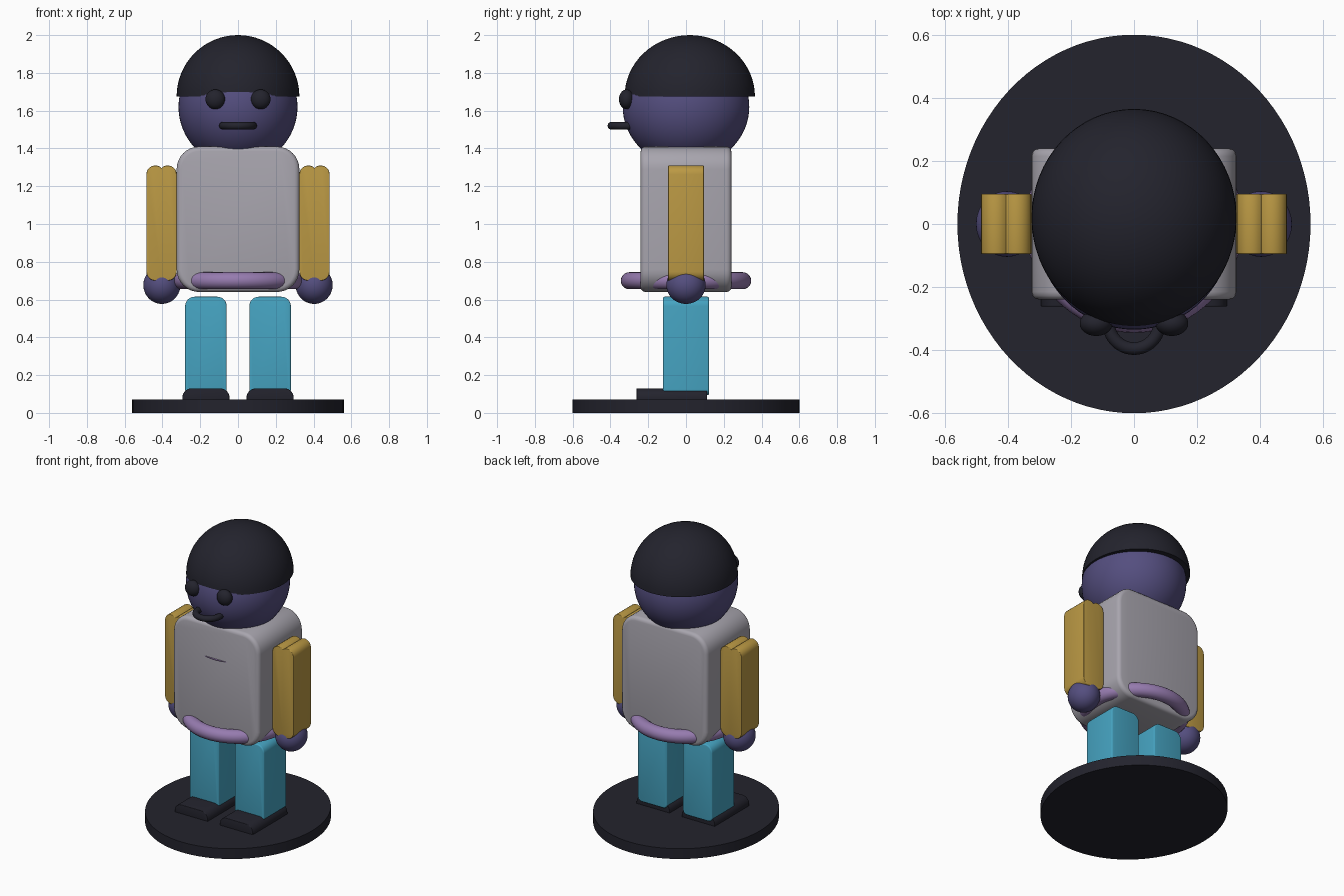
import bpy, bmesh, math
from mathutils import Matrix

cube = bpy.data.objects.get("Cube")
if cube:
    bpy.data.objects.remove(cube, do_unlink=True)


def material(name, rgb):
    lin = [((c / 255 + 0.055) / 1.055) ** 2.4 for c in rgb] + [1.0]
    m = bpy.data.materials.new(name)
    m.use_nodes = True
    m.diffuse_color = lin
    m.node_tree.nodes["Principled BSDF"].inputs["Base Color"].default_value = lin
    return m


DARK = material("charcoal", (35, 35, 45))
SKIN = material("indigo skin", (84, 78, 127))
SHIRT = material("grey shirt", (168, 165, 174))
SLEEVE = material("mustard sleeve", (187, 153, 68))
TROUSER = material("teal trousers", (70, 164, 194))
BELT = material("lilac belt", (150, 123, 175))


def finish(obj, mat, angle=40):
    obj.data.materials.clear()
    obj.data.materials.append(mat)
    bpy.ops.object.select_all(action='DESELECT')
    obj.select_set(True)
    bpy.context.view_layer.objects.active = obj
    bpy.ops.object.shade_smooth_by_angle(angle=math.radians(angle))
    return obj


def from_bmesh(name, bm, mat):
    bmesh.ops.recalc_face_normals(bm, faces=bm.faces)
    mesh = bpy.data.meshes.new(name)
    bm.to_mesh(mesh)
    bm.free()
    obj = bpy.data.objects.new(name, mesh)
    bpy.context.collection.objects.link(obj)
    return finish(obj, mat)


def arc(cx, cz, r, start, end, steps=8):
    """Points along an arc, in degrees."""
    angles = [math.radians(start + (end - start) * i / steps) for i in range(steps + 1)]
    return [(cx + r * math.cos(a), cz + r * math.sin(a)) for a in angles]


def rounded_rect(x0, x1, z0, z1, top, bottom):
    return (arc(x1 - top, z1 - top, top, 0, 90) + arc(x0 + top, z1 - top, top, 90, 180)
            + arc(x0 + bottom, z0 + bottom, bottom, 180, 270)
            + arc(x1 - bottom, z0 + bottom, bottom, 270, 360))


def extrude(name, profile, y0, y1, mat, rim):
    """Extrude an x-z profile along y and soften both rims."""
    bm = bmesh.new()
    face = bm.faces.new([bm.verts.new((x, y0, z)) for x, z in profile])
    out = bmesh.ops.extrude_face_region(bm, geom=[face])
    moved = [g for g in out["geom"] if isinstance(g, bmesh.types.BMVert)]
    bmesh.ops.translate(bm, verts=moved, vec=(0, y1 - y0, 0))
    if not face.is_valid or face not in bm.faces[:]:
        bm.faces.new([v for v in bm.verts if v not in moved])
    bmesh.ops.recalc_face_normals(bm, faces=bm.faces)
    edges = [e for e in bm.edges if abs(e.verts[0].co.y - e.verts[1].co.y) < 1e-5]
    bmesh.ops.bevel(bm, geom=edges, offset=rim, segments=3, profile=0.5, affect='EDGES')
    return from_bmesh(name, bm, mat)


def ellipsoid(name, centre, radii, mat, dome=False):
    bm = bmesh.new()
    bmesh.ops.create_uvsphere(bm, u_segments=64, v_segments=32, radius=1)
    if dome:
        geom = bm.verts[:] + bm.edges[:] + bm.faces[:]
        bmesh.ops.bisect_plane(bm, geom=geom, plane_co=(0, 0, 0), plane_no=(0, 0, 1),
                               clear_inner=True)
        bmesh.ops.holes_fill(bm, edges=[e for e in bm.edges if e.is_boundary])
    bmesh.ops.transform(bm, matrix=Matrix.Translation(centre) @ Matrix.Diagonal((*radii, 1)),
                        verts=bm.verts)
    return from_bmesh(name, bm, mat)


def disc(name, centre, rx, ry, depth, mat):
    bm = bmesh.new()
    bmesh.ops.create_cone(bm, cap_ends=True, segments=96, radius1=1, radius2=1, depth=depth)
    bmesh.ops.transform(bm, matrix=Matrix.Translation(centre) @ Matrix.Diagonal((rx, ry, 1, 1)),
                        verts=bm.verts)
    return from_bmesh(name, bm, mat)


def ring(name, centre, major, minor, mat):
    bpy.ops.mesh.primitive_torus_add(location=centre, major_radius=major, minor_radius=minor,
                                     major_segments=72, minor_segments=20)
    obj = bpy.context.object
    obj.name = name
    return finish(obj, mat, 80)


# Stand
disc("stand", (0, 0, 0.035), 0.56, 0.6, 0.07, DARK)

# Torso, belt and the thin chest trim
extrude("torso", rounded_rect(-0.325, 0.325, 0.64, 1.41, 0.12, 0.12), -0.24, 0.24, SHIRT, 0.025)
ring("belt", (0, 0, 0.7), 0.3, 0.045, BELT)
disc("chest_trim", (0, -0.015, 1.18), 0.24, 0.24, 0.002, BELT)

# Head, cap and mouth
ellipsoid("head", (0, 0, 1.62), (0.315, 0.335, 0.315), SKIN)
ellipsoid("cap", (0, 0.02, 1.675), (0.325, 0.345, 0.325), DARK, dome=True)
ring("mouth", (0, -0.315, 1.52), 0.08, 0.02, DARK)

# Paired parts
for side, s in (("left", 1), ("right", -1)):
    ellipsoid(side + "_eye", (s * 0.12, -0.315, 1.66), (0.052, 0.04, 0.052), DARK)

    # Sleeve with twin rounded lobes at both ends
    xc, xl, r = s * 0.405, 0.033, 0.047
    sleeve = (arc(xc + xl, 1.263, r, 0, 135) + arc(xc - xl, 1.263, r, 45, 180)[1:]
              + arc(xc - xl, 0.747, r, 180, 315) + arc(xc + xl, 0.747, r, 225, 360)[1:])
    extrude(side + "_sleeve", sleeve, -0.095, 0.095, SLEEVE, 0.004)
    ellipsoid(side + "_hand", (s * 0.403, 0, 0.677), (0.098, 0.104, 0.1), SKIN)

    # Leg and shoe
    x = s * 0.17
    extrude(side + "_leg", rounded_rect(x - 0.11, x + 0.11, 0.095, 0.615, 0.05, 0.03),
            -0.122, 0.122, TROUSER, 0.008)
    extrude(side + "_shoe", rounded_rect(x - 0.125, x + 0.125, 0.06, 0.13, 0.05, 0.005),
            -0.262, 0.112, DARK, 0.004)
